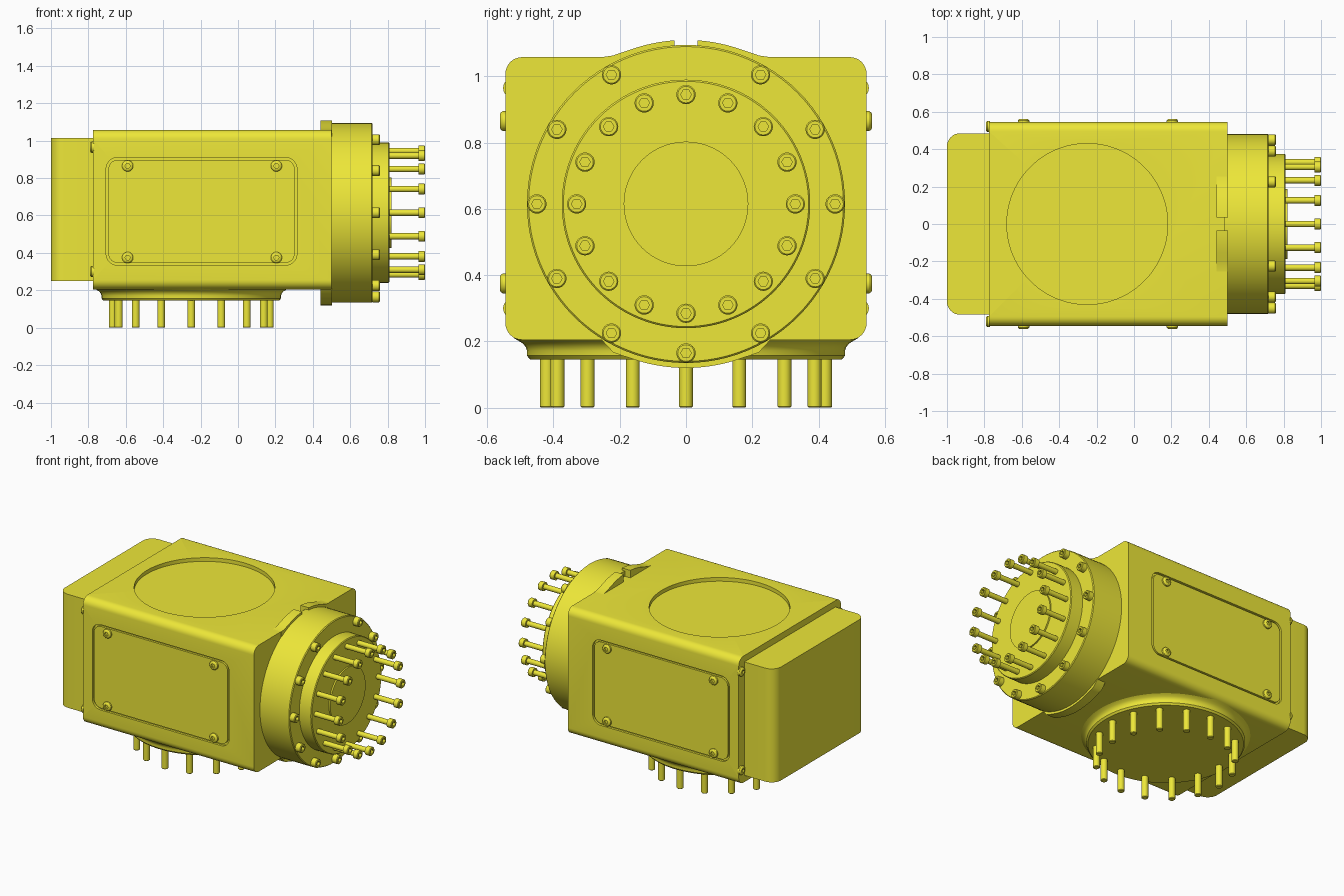
import bpy, bmesh
from math import sin, cos, pi, radians, sqrt
from mathutils import Vector, Matrix

if "Cube" in bpy.data.objects:
    bpy.data.objects.remove(bpy.data.objects["Cube"])

yellow = bpy.data.materials.new("yellow_paint")
yellow.diffuse_color = (0.85, 0.8, 0.04, 1)
yellow.use_nodes = True
yellow.node_tree.nodes["Principled BSDF"].inputs["Base Color"].default_value = yellow.diffuse_color


def frame(origin, normal):
    """Matrix whose local z points along normal, local y upwards."""
    n = Vector(normal)
    up = Vector((0, 1, 0)) if abs(n.z) > 0.5 else Vector((0, 0, 1))
    m = Matrix((up.cross(n), up, n)).transposed().to_4x4()
    m.translation = origin
    return m


def finish(name, bm, matrix):
    bmesh.ops.recalc_face_normals(bm, faces=bm.faces)
    mesh = bpy.data.meshes.new(name)
    bm.to_mesh(mesh)
    bm.free()
    mesh.materials.append(yellow)
    ob = bpy.data.objects.new(name, mesh)
    ob.matrix_world = matrix
    bpy.context.collection.objects.link(ob)
    smooth(ob)
    return ob


def smooth(ob):
    bpy.ops.object.select_all(action='DESELECT')
    ob.select_set(True)
    bpy.context.view_layer.objects.active = ob
    bpy.ops.object.shade_smooth_by_angle(angle=radians(30))


def prism(name, pts, depth, matrix):
    """Outline in local xy, extruded along local z."""
    bm = bmesh.new()
    face = bm.faces.new([bm.verts.new((x, y, 0)) for x, y in pts])
    ext = bmesh.ops.extrude_face_region(bm, geom=[face])["geom"]
    bmesh.ops.translate(bm, vec=(0, 0, depth),
                        verts=[v for v in ext if isinstance(v, bmesh.types.BMVert)])
    return finish(name, bm, matrix)


def rounded(w, h, r, n=8):
    """Rounded rectangle outline centred on the origin."""
    pts = []
    for q, (sx, sy) in enumerate([(1, 1), (-1, 1), (-1, -1), (1, -1)]):
        for i in range(n + 1):
            a = (q + i / n) * pi / 2
            pts.append((sx * (w / 2 - r) + r * cos(a), sy * (h / 2 - r) + r * sin(a)))
    return pts


def lathe(name, rings, matrix, seg=96):
    """Rings of (radius, z) or (radius, z, 'hex'), capped at both ends."""
    bm = bmesh.new()
    loops = []
    for r, z, *hexed in rings:
        loop = []
        for i in range(seg):
            a = 2 * pi * i / seg
            k = cos(pi / 6) / cos(a % (pi / 3) - pi / 6) if hexed else 1
            loop.append(bm.verts.new((r * k * cos(a), r * k * sin(a), z)))
        loops.append(loop)
    for a, b in zip(loops, loops[1:]):
        for i in range(seg):
            j = (i + 1) % seg
            bm.faces.new((a[i], a[j], b[j], b[i]))
    bm.faces.new(loops[0])
    bm.faces.new(loops[-1])
    return finish(name, bm, matrix)


def repeat(name, rings, matrices):
    """One turned part, placed many times with a shared mesh."""
    first = lathe(name, rings, matrices[0], 24)
    for m in matrices[1:]:
        ob = first.copy()
        ob.matrix_world = m
        bpy.context.collection.objects.link(ob)


def cut(target, cutter):
    mod = target.modifiers.new("cut", 'BOOLEAN')
    mod.operation, mod.solver, mod.object = 'DIFFERENCE', 'EXACT', cutter
    bpy.context.view_layer.update()
    bpy.context.view_layer.objects.active = target
    bpy.ops.object.modifier_apply(modifier=mod.name)
    bpy.data.objects.remove(cutter)


CX, CZ = -0.25, 0.615      # turning axes of the base flange and the output
X = (1, 0, 0)

# Main housing with rounded long edges
housing = prism("housing", rounded(1.09, 0.853, 0.05), 1.275,
                frame((-0.775, 0, 0.6315), X))
# Round recess in the top
cut(housing, lathe("top_recess_cutter", [(0.43, 0), (0.43, 0.1)],
                   frame((CX, 0, 1.033), (0, 0, 1))))
# Side covers sitting in shallow pockets, leaving a thin groove
for side, label in ((-1, "front"), (1, "back")):
    n = (0, side, 0)
    cut(housing, prism("pocket_cutter", rounded(1.02, 0.575, 0.06), 0.1,
                       frame((-0.195, side * 0.53, 0.622), n)))
    prism(label + "_cover", rounded(0.996, 0.551, 0.05), 0.014,
          frame((-0.195, side * 0.53, 0.622), n))
smooth(housing)

# Rear cap with rounded upright edges
cap = [(x, y) for x, y in rounded(0.45, 0.97, 0.07) if x < 0]
cap = [(0, 0.485)] + cap + [(0, -0.485)]
prism("rear_cap", cap, 0.765, frame((-0.775, 0, 0.25), (0, 0, 1)))

# Base flange with a concave flare into the housing
lathe("base_flange", [(0.52, 0.21), (0.507, 0.203), (0.493, 0.194), (0.484, 0.184),
                      (0.48, 0.172), (0.48, 0.157), (0.47, 0.145)],
      frame((CX, 0, 0), (0, 0, 1)))

# Output drum, stepped flange and low centre boss
lathe("output_drum", [(0.48, 0.48), (0.48, 0.715), (0.475, 0.72)], frame((0, 0, CZ), X))
lathe("output_flange", [(0.375, 0.70), (0.375, 0.805), (0.37, 0.81)], frame((0, 0, CZ), X))
lathe("centre_boss", [(0.188, 0.80), (0.188, 0.82)], frame((0, 0, CZ), X))

# Collar humps above and below the drum, the upper one split by a notch
R = 0.495
flare = [(0.195, 0.457), (0.22, 0.448), (0.255, 0.443), (0.255, 0.38)]


def hump(start):
    ys = [start + (0.17 - start) * i / 8 for i in range(9)]
    return [(y, sqrt(R * R - y * y)) for y in ys] + flare


half = hump(0.035) + [(0.035, 0.38)]
for s, label in ((1, "right"), (-1, "left")):
    prism("collar_top_" + label, [(s * y, z) for y, z in half], 0.063,
          frame((0.44, 0, CZ), X))
low = [(y, -z + (0.033 if y > 0.25 else 0)) for y, z in hump(0.0)]
prism("collar_bottom", low + [(-y, z) for y, z in reversed(low[1:])], 0.063,
      frame((0.44, 0, CZ), X))


def socket_head(r, h, base=0.0):
    """Cap-screw head with a hexagonal socket."""
    return [(r, base), (r, base + h - 0.004), (r - 0.004, base + h),
            (r * 0.55, base + h, 'hex'), (r * 0.55, base + h * 0.45, 'hex')]


# Drum screws every 30 degrees, none at the top
repeat("drum_screw", socket_head(0.029, 0.038),
       [frame((0.72, 0.45 * sin(a), CZ + 0.45 * cos(a)), X)
        for a in (radians(30 * i) for i in range(1, 12))])

# Long flange screws standing out of the output
repeat("flange_screw", [(0.017, -0.01), (0.017, 0.155)] + socket_head(0.029, 0.035, 0.155),
       [frame((0.81, 0.33 * sin(a), CZ + 0.33 * cos(a)), X)
        for a in (2 * pi * i / 16 for i in range(16))])

# Mounting pins under the base
repeat("base_pin", [(0.017, 0), (0.021, 0.004), (0.021, 0.15)],
       [frame((CX + 0.42 * cos(a), 0.42 * sin(a), 0), (0, 0, 1))
        for a in (2 * pi * i / 16 for i in range(16))])

# Button-head screws on the side covers
button = [(0.03, -0.005), (0.03, 0.008), (0.026, 0.014), (0.02, 0.017),
          (0.014, 0.017, 'hex'), (0.014, 0.006, 'hex')]
repeat("cover_screw", button,
       [frame((x, s * 0.545, z), (0, s, 0))
        for s in (-1, 1) for x in (-0.59, 0.205) for z in (0.375, 0.865)])

# Small screws on the rear rim of the housing
repeat("rim_screw", button,
       [frame((-0.775, y, z), (-1, 0, 0)) for y in (-0.522, 0.522) for z in (0.3, 0.965)])
